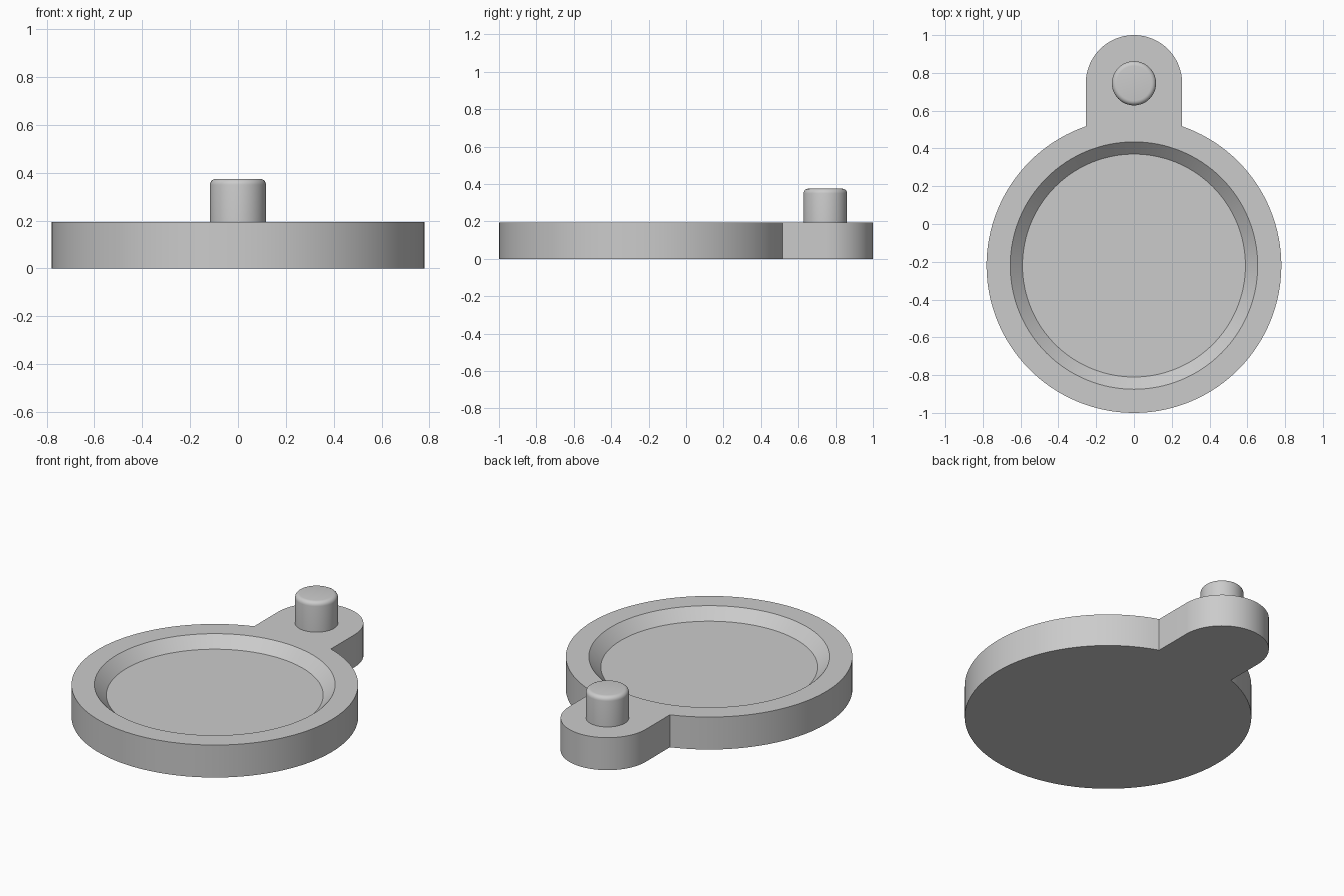
import bpy
import bmesh
from math import sin, cos, pi, asin

DISC_Y, DISC_R = -0.22, 0.78
TAB_Y, TAB_R = 0.745, 0.255
HEIGHT = 0.195
FLOOR_Z = 0.132
PIN_R, PIN_TOP = 0.117, 0.375

cube = bpy.data.objects.get("Cube")
if cube:
    bpy.data.objects.remove(cube, do_unlink=True)

grey = bpy.data.materials.new("plain_grey")
grey.use_nodes = True
grey.diffuse_color = (0.6, 0.6, 0.6, 1)
grey.node_tree.nodes["Principled BSDF"].inputs["Base Color"].default_value = (0.6, 0.6, 0.6, 1)


def arc(cy, r, start, end, steps):
    """Points on an arc centred on x = 0, both ends included."""
    angles = [start + (end - start) * i / steps for i in range(steps + 1)]
    return [(r * cos(a), cy + r * sin(a)) for a in angles]


def loop(bm, points, z):
    """Closed ring of vertices at height z."""
    verts = [bm.verts.new((x, y, z)) for x, y in points]
    for a, b in zip(verts, verts[1:] + verts[:1]):
        bm.edges.new((a, b))
    return verts


def wall(bm, low, high):
    """Quads between two rings of equal length."""
    for i in range(len(low)):
        j = (i + 1) % len(low)
        bm.faces.new((low[i], low[j], high[j], high[i]))


def finish(bm, name):
    bmesh.ops.recalc_face_normals(bm, faces=bm.faces[:])
    mesh = bpy.data.meshes.new(name)
    bm.to_mesh(mesh)
    bm.free()
    mesh.materials.append(grey)
    obj = bpy.data.objects.new(name, mesh)
    bpy.context.collection.objects.link(obj)
    bpy.ops.object.select_all(action='DESELECT')
    obj.select_set(True)
    bpy.context.view_layer.objects.active = obj
    bpy.ops.object.shade_smooth_by_angle(angle=pi / 6)
    return obj


# Body: round disc and rounded tab in one outline, with a sloped recess
join = pi / 2 - asin(TAB_R / DISC_R)
outline = arc(DISC_Y, DISC_R, pi - join, 2 * pi + join, 112)
outline += arc(TAB_Y, TAB_R, 0, pi, 48)
circle = lambda r: arc(DISC_Y, r, 0, 2 * pi, 128)[:-1]

bm = bmesh.new()
base = loop(bm, outline, 0)
rim = loop(bm, outline, HEIGHT)
lip = loop(bm, circle(0.655), HEIGHT)
floor = loop(bm, circle(0.59), FLOOR_Z)
top_edges = [e for e in bm.edges if all(v.co.z > FLOOR_Z + 0.01 for v in e.verts)]
bmesh.ops.triangle_fill(bm, edges=top_edges, use_beauty=True, normal=(0, 0, 1))
wall(bm, base, rim)
wall(bm, floor, lip)
bm.faces.new(base)
bm.faces.new(floor)
finish(bm, "disc_with_tab")

# Pin: upright peg on the tab with a rounded top edge
bm = bmesh.new()
bmesh.ops.create_cone(bm, cap_ends=True, segments=64, radius1=PIN_R, radius2=PIN_R,
                      depth=PIN_TOP - HEIGHT + 0.02)
bmesh.ops.translate(bm, verts=bm.verts[:], vec=(0, TAB_Y, (PIN_TOP + HEIGHT - 0.02) / 2))
top = [e for e in bm.edges if all(v.co.z > PIN_TOP - 0.01 for v in e.verts)]
bmesh.ops.bevel(bm, geom=top, offset=0.025, segments=5, profile=0.5, affect='EDGES')
finish(bm, "pin")
